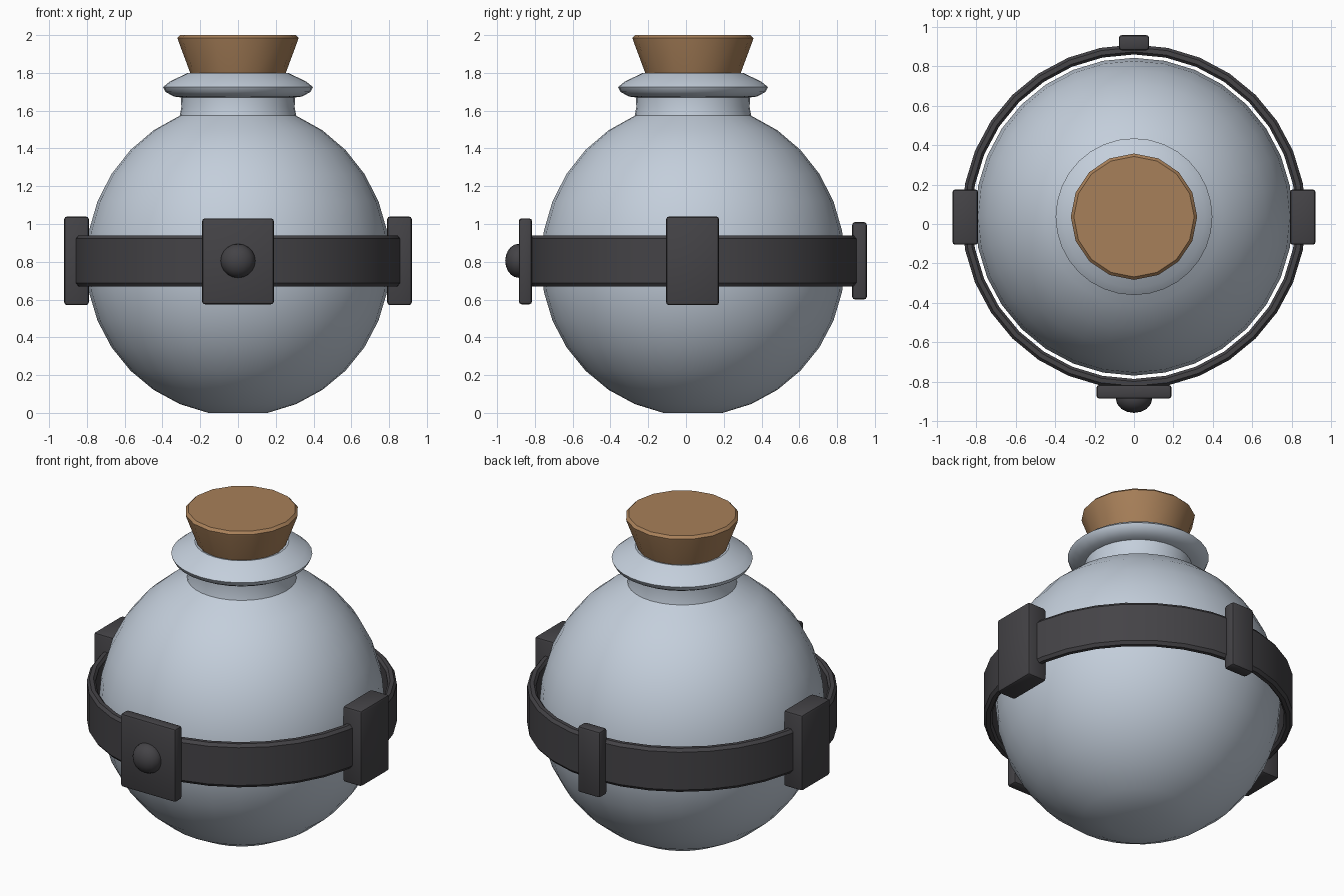
import bpy, bmesh, math
from mathutils import Matrix

if "Cube" in bpy.data.objects:
    bpy.data.objects.remove(bpy.data.objects["Cube"])

CY = 0.037   # flask axis, slightly behind the origin


def material(name, rgb):
    m = bpy.data.materials.new(name)
    m.diffuse_color = (*rgb, 1)
    m.use_nodes = True
    m.node_tree.nodes["Principled BSDF"].inputs["Base Color"].default_value = m.diffuse_color
    return m


GLASS = material("pale blue glass", (0.55, 0.62, 0.71))
CORK = material("brown cork", (0.39, 0.215, 0.10))
IRON = material("dark iron", (0.058, 0.056, 0.062))


def finish(bm, name, mat, angle):
    bmesh.ops.recalc_face_normals(bm, faces=bm.faces)
    me = bpy.data.meshes.new(name)
    bm.to_mesh(me)
    bm.free()
    me.materials.append(mat)
    ob = bpy.data.objects.new(name, me)
    bpy.context.collection.objects.link(ob)
    bpy.ops.object.select_all(action='DESELECT')
    bpy.context.view_layer.objects.active = ob
    ob.select_set(True)
    bpy.ops.object.shade_smooth_by_angle(angle=math.radians(angle))
    return ob


def lathe(name, profile, sides, mat, closed=False, angle=35):
    """Turn a (radius, z) profile about the flask axis."""
    bm = bmesh.new()
    rings = []
    for r, z in profile:
        rings.append([bm.verts.new((r * math.cos(2 * math.pi * i / sides),
                                    CY + r * math.sin(2 * math.pi * i / sides), z))
                      for i in range(sides)])
    pairs = list(zip(rings, rings[1:]))
    if closed:
        pairs.append((rings[-1], rings[0]))
    else:
        bm.faces.new(rings[0])
        bm.faces.new(rings[-1])
    for a, b in pairs:
        for i in range(sides):
            j = (i + 1) % sides
            bm.faces.new((a[i], a[j], b[j], b[i]))
    return finish(bm, name, mat, angle)


def plate(name, lo, hi, bevel=0.015):
    """Bevelled iron block between two corners."""
    bm = bmesh.new()
    size = [b - a for a, b in zip(lo, hi)]
    mid = [(a + b) / 2 for a, b in zip(lo, hi)]
    bmesh.ops.create_cube(bm, size=1, matrix=Matrix.Translation(mid) @ Matrix.Diagonal((*size, 1)))
    bmesh.ops.bevel(bm, geom=bm.edges[:], offset=bevel, segments=2, profile=0.5, affect='EDGES')
    return finish(bm, name, IRON, 35)


# Round flask body with neck and flared lip
R, CZ = 0.805, 0.80
body = []
for k in range(1, 15):
    a = math.radians(11.25 * k)
    h = -math.cos(a)
    body.append((R * math.sin(a), CZ + R * h * (1.04 if h > 0 else 1.013)))
body[0] = (body[0][0], 0.0)
neck = [(0.30, 1.62), (0.302, 1.67), (0.34, 1.675), (0.385, 1.70), (0.397, 1.725),
        (0.36, 1.755), (0.265, 1.80), (0.23, 1.79), (0.22, 1.72)]
lathe("flask", body + neck, 32, GLASS, angle=40)

# Tapered stopper
lathe("cork", [(0.23, 1.73), (0.253, 1.80), (0.318, 1.975), (0.32, 1.985), (0.305, 2.0)], 16, CORK)

# Iron hoop with chamfered edges
lathe("hoop", [(0.822, 0.685), (0.835, 0.67), (0.858, 0.67), (0.872, 0.688), (0.872, 0.922),
               (0.858, 0.94), (0.835, 0.94), (0.822, 0.925)], 32, IRON, closed=True)

# Plates around the hoop
plate("front_plate", (-0.19, -0.885, 0.575), (0.19, -0.815, 1.03))
plate("back_plate", (-0.077, 0.88, 0.60), (0.077, 0.957, 1.01))
for s, side in ((-1, "left"), (1, "right")):
    x = sorted((s * 0.79, s * 0.92))
    plate(side + "_plate", (x[0], -0.105, 0.57), (x[1], 0.175, 1.04))

# Rivet on the front plate
bm = bmesh.new()
bmesh.ops.create_uvsphere(bm, u_segments=16, v_segments=10, radius=1,
                          matrix=Matrix.Translation((0, -0.885, 0.805)) @ Matrix.Diagonal((0.092, 0.072, 0.09, 1)))
finish(bm, "rivet", IRON, 60)
